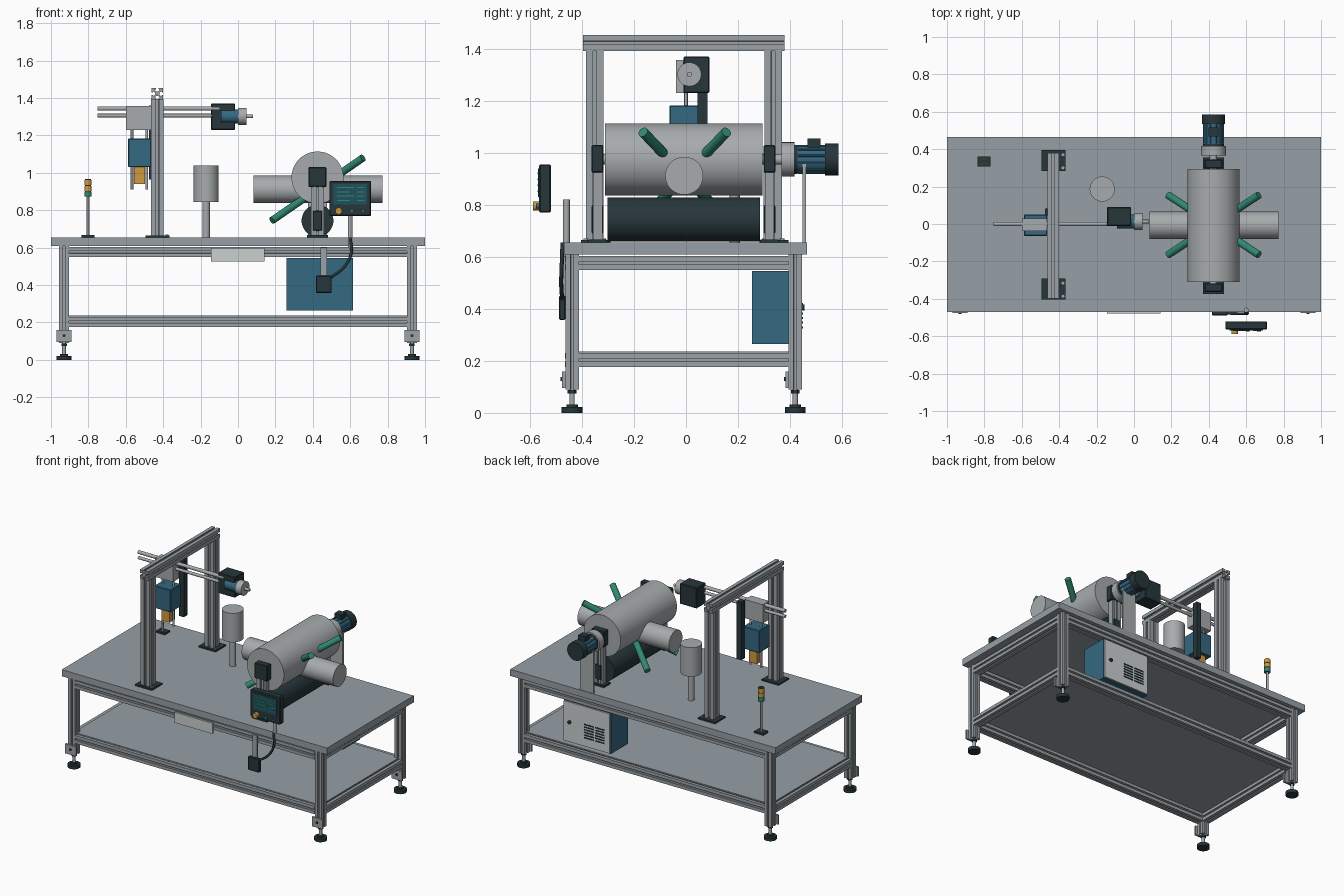
import bpy, bmesh, math
from mathutils import Vector, Matrix

old = bpy.data.objects.get("Cube")
if old:
    bpy.data.objects.remove(old, do_unlink=True)


def material(name, r, g, b):
    m = bpy.data.materials.new(name)
    m.use_nodes = True
    m.diffuse_color = (r, g, b, 1)
    m.node_tree.nodes["Principled BSDF"].inputs["Base Color"].default_value = (r, g, b, 1)
    return m


TABLE = material("table grey", .31, .35, .38)
ALU = material("aluminium", .33, .36, .38)
STEEL = material("steel", .39, .41, .42)
DARK = material("dark slate", .02, .037, .044)
BLUE = material("machine blue", .035, .14, .22)
GREEN = material("green", .03, .25, .17)
YELLOW = material("amber", .62, .32, .05)
PALE = material("pale grey", .6, .63, .63)
SCREEN = material("screen teal", .015, .08, .11)


def finish(name, bm, mat, smooth=False):
    bmesh.ops.recalc_face_normals(bm, faces=bm.faces)
    me = bpy.data.meshes.new(name)
    bm.to_mesh(me)
    bm.free()
    me.materials.append(mat)
    ob = bpy.data.objects.new(name, me)
    bpy.context.collection.objects.link(ob)
    if smooth:
        bpy.ops.object.select_all(action='DESELECT')
        ob.select_set(True)
        bpy.context.view_layer.objects.active = ob
        bpy.ops.object.shade_smooth_by_angle(angle=math.radians(35))
    return ob


def box(name, mat, x, y, z, bevel=0):
    """Box from (low, high) ranges on each axis."""
    bm = bmesh.new()
    bmesh.ops.create_cube(bm, size=1)
    for v in bm.verts:
        v.co = [(r[0] + r[1]) / 2 + c * (r[1] - r[0]) for c, r in zip(v.co, (x, y, z))]
    if bevel:
        bmesh.ops.bevel(bm, geom=bm.edges[:], offset=bevel, segments=1, affect='EDGES')
    return finish(name, bm, mat)


def rod(name, mat, a, b, r, sides=32):
    """Cylinder between two points."""
    a, b = Vector(a), Vector(b)
    d = b - a
    bm = bmesh.new()
    rot = d.to_track_quat('Z', 'Y').to_matrix().to_4x4()
    bmesh.ops.create_cone(bm, cap_ends=True, segments=sides, radius1=r, radius2=r,
                          depth=d.length, matrix=Matrix.Translation((a + b) / 2) @ rot)
    return finish(name, bm, mat, True)


def slotted(name, a, b, size):
    """Square extrusion with a T-slot groove along each side."""
    a, b = Vector(a), Vector(b)
    d = b - a
    h = size / 2
    side = [(-1, 1), (-.22, 1), (-.22, .8), (-.42, .65), (-.2, .4),
            (.2, .4), (.42, .65), (.22, .8), (.22, 1)]
    pts = []
    for i in range(4):
        turn = Matrix.Rotation(-i * math.pi / 2, 2)
        pts += [turn @ Vector(p) * h for p in side]
    rot = d.to_track_quat('Z', 'Y').to_matrix()
    bm = bmesh.new()
    face = bm.faces.new([bm.verts.new(a + rot @ Vector((p.x, p.y, 0))) for p in pts])
    ext = bmesh.ops.extrude_face_region(bm, geom=[face], use_keep_orig=True)
    bmesh.ops.translate(bm, vec=d, verts=[g for g in ext["geom"] if isinstance(g, bmesh.types.BMVert)])
    return finish(name, bm, ALU)


# Table and lower shelf
box("tabletop", TABLE, (-1, 1), (-.47, .465), (.61, .655))
box("lower_shelf", TABLE, (-.93, .93), (-.44, .42), (.228, .236))

# Legs, feet and frame rails
LX, LY = (-.93, .93), (-.438, .42)
for x in LX:
    for y in LY:
        slotted("leg", (x, y, .09), (x, y, .61), .052)
        rod("foot_pad", DARK, (x, y, 0), (x, y, .022), .04)
        rod("foot_collar", DARK, (x, y, .022), (x, y, .032), .022)
        rod("foot_stem", STEEL, (x, y, .03), (x, y, .09), .01)
        rod("foot_nut", DARK, (x, y, .075), (x, y, .088), .017, 6)
        box("leg_bracket", ALU, (x - .04, x + .04), (y - .038, y - .026), (.095, .16))
        rod("bracket_bolt", DARK, (x, y - .044, .13), (x, y - .03, .13), .008, 12)
for z in (.576, .203):
    for y in LY:
        slotted("long_rail", (LX[0] + .026, y, z), (LX[1] - .026, y, z), .054)
    for x in LX:
        slotted("short_rail", (x, LY[0] + .026, z), (x, LY[1] - .026, z), .054)
box("front_plate", PALE, (-.145, .142), (-.478, -.466), (.525, .597))

# Gantry
for y in (-.351, .335):
    slotted("gantry_post", (-.431, y, .66), (-.431, y, 1.394), .067)
    box("gantry_base", DARK, (-.495, -.367), (y - .052, y + .06), (.655, .665))
    for dy in (-.035, .035):
        rod("base_bolt", STEEL, (-.38, y + dy, .66), (-.38, y + dy, .67), .008, 12)
slotted("gantry_beam", (-.431, -.397, 1.423), (-.431, .379, 1.423), .062)

# Horizontal arm with lifting unit
for z, r in ((1.344, .012), (1.306, .01)):
    rod("arm_rod", STEEL, (-.75, 0, z), (-.1, 0, z), r, 20)
box("slide_block", STEEL, (-.6, -.465), (-.038, .03), (1.23, 1.357))
box("lift_body", BLUE, (-.588, -.465), (-.063, .05), (1.03, 1.183), .004)
box("lift_head", YELLOW, (-.556, -.497), (-.03, .03), (.94, 1.03))
for x in (-.567, -.487):
    rod("lift_guide", STEEL, (x, 0, .91), (x, 0, 1.24), .007, 12)
box("lift_rail", DARK, (-.475, -.44), (.045, .083), (.965, 1.36))

# Drive at the end of the arm
box("arm_gearbox", DARK, (-.144, -.016), (-.01, .09), (1.23, 1.37), .004)
rod("arm_motor", BLUE, (-.09, .013, 1.302), (.002, .013, 1.302), .038)
rod("arm_flange", STEEL, (0, .013, 1.302), (.045, .013, 1.302), .046)
rod("arm_shaft", STEEL, (.04, .013, 1.302), (.08, .013, 1.302), .01, 16)

# Small tank on a stand
rod("tank_stand", STEEL, (-.17, .187, .655), (-.17, .187, .85), .02)
rod("tank", STEEL, (-.17, .187, .843), (-.17, .187, 1.04), .067)

# Signal tower
sx, sy = -.802, .335
box("signal_base", DARK, (sx - .034, sx + .034), (sy - .027, sy + .027), (.655, .667))
rod("signal_pole", STEEL, (sx, sy, .66), (sx, sy, .875), .007, 12)
for i, mat in enumerate((GREEN, YELLOW, YELLOW)):
    z = .873 + i * .031
    rod("signal_lamp", mat, (sx, sy, z), (sx, sy, z + .027), .02, 20)
    rod("signal_band", DARK, (sx, sy, z + .027), (sx, sy, z + .031), .017, 20)

# Drum, cross pipe, roller and slanted bars
cx, cz = .425, .975
rod("drum", STEEL, (cx, -.311, cz), (cx, .295, cz), .139, 64)
rod("cross_pipe", STEEL, (.083, -.007, .912), (.773, -.007, .912), .073, 48)
rod("roller", DARK, (cx, -.302, .744), (cx, .284, .744), .085, 48)
for s in (-1, 1):
    rod("slanted_bar", GREEN, (.182, -.005 - s * .16, .745), (.668, -.005 + s * .16, 1.08), .02, 24)
rod("drum_shaft", STEEL, (cx, -.35, cz), (cx, .38, cz), .02)

# Bearing stands at both drum ends
for y0, y1 in ((-.363, -.317), (.298, .344)):
    mid = (y0 + y1) / 2
    box("bearing_base", DARK, (cx - .055, cx + .055), (mid - .035, mid + .035), (.655, .667))
    slotted("bearing_post", (cx, mid, .66), (cx, mid, .96), .044)
    for dx in (-.028, .028):
        box("bearing_post_side", ALU, (cx + dx - .007, cx + dx + .007), (mid - .018, mid + .018), (.66, .95))
    box("drum_bearing", DARK, (cx - .048, cx + .048), (y0, y1), (.925, 1.03), .004)
    box("roller_bearing", DARK, (cx - .025, cx + .025), (y0, y1), (.69, .798), .004)

# Drum motor
rod("motor_flange", STEEL, (cx, .367, cz), (cx, .418, cz), .066)
rod("motor_ring", DARK, (cx, .416, cz), (cx, .428, cz), .056)
rod("motor_body", BLUE, (cx, .426, cz), (cx, .567, cz), .053)
for k in range(12):
    a = k * math.pi / 6 + math.pi / 12
    ux, uz = math.cos(a), math.sin(a)
    rod("motor_fin", BLUE, (cx + ux * .054, .43, cz + uz * .054), (cx + ux * .054, .56, cz + uz * .054), .004, 8)
rod("motor_fan_cover", DARK, (cx, .535, cz), (cx, .586, cz), .061)
box("motor_terminal_box", DARK, (cx - .026, cx + .026), (.467, .517), (1.01, 1.056))
box("motor_support", STEEL, (cx - .05, cx + .05), (.449, .461), (.655, .97))

# Control panel
box("panel_housing", DARK, (.488, .712), (-.565, -.52), (.77, .956), .005)
box("panel_screen", SCREEN, (.51, .69), (-.569, -.563), (.83, .94))
for i in range(4):
    z = .85 + i * .023
    box("screen_line", GREEN, (.53, .6 + .02 * (i % 2)), (-.571, -.567), (z, z + .005))
    box("screen_line", GREEN, (.635, .675), (-.571, -.567), (z, z + .005))
for x, mat, depth, r in ((.538, YELLOW, .588, .018), (.608, GREEN, .576, .01), (.668, BLUE, .576, .01)):
    rod("panel_button", mat, (x, -.56, .796), (x, -depth, .796), r, 20)
rod("panel_post", STEEL, (.6, -.46, .6), (.6, -.46, .82), .013, 16)

# Junction box with cable
box("junction_bracket", ALU, (.44, .475), (-.474, -.462), (.4, .6))
box("junction_box", DARK, (.416, .5), (-.489, -.463), (.358, .45), .004)
curve = bpy.data.curves.new("cable", 'CURVE')
curve.dimensions = '3D'
curve.bevel_depth = .008
curve.bevel_resolution = 2
path = [(.6, -.475, .655), (.605, -.478, .57), (.57, -.48, .5), (.49, -.476, .435)]
sp = curve.splines.new('BEZIER')
sp.bezier_points.add(len(path) - 1)
for p, co in zip(sp.bezier_points, path):
    p.co = co
    p.handle_left_type = p.handle_right_type = 'AUTO'
curve.materials.append(DARK)
bpy.context.collection.objects.link(bpy.data.objects.new("cable", curve))

# Electrical cabinet with vented door at the back
box("cabinet", BLUE, (.26, .615), (.253, .437), (.265, .545))
box("cabinet_door", PALE, (.265, .61), (.437, .447), (.27, .54))
for i in range(6):
    z = .325 + i * .018
    for x in (.3, .385):
        box("door_vent", DARK, (x, x + .07), (.445, .45), (z, z + .008))
rod("door_latch", DARK, (.565, .44, .405), (.565, .456, .405), .012, 16)
